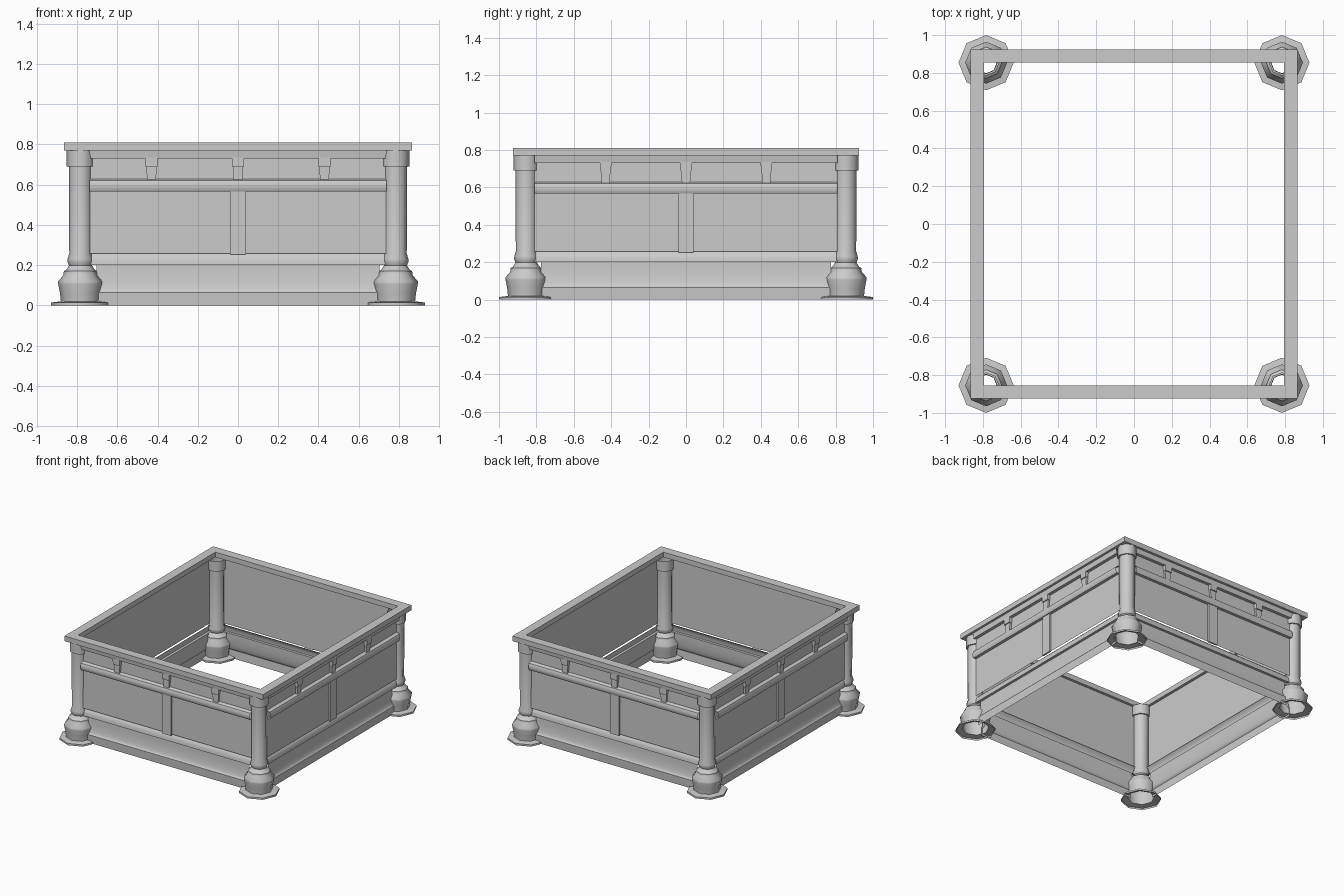
import bpy, bmesh, math
from mathutils import Matrix, Vector

cube = bpy.data.objects.get("Cube")
if cube:
    bpy.data.objects.remove(cube, do_unlink=True)

stone = bpy.data.materials.new("plain_grey")
stone.use_nodes = True
GREY = (0.6, 0.6, 0.6, 1)
stone.diffuse_color = GREY
stone.node_tree.nodes["Principled BSDF"].inputs["Base Color"].default_value = GREY

CX, CY = 0.783, 0.854   # column centres
WX, WY = 0.797, 0.856   # innermost wall planes


def finish(name, bm, angle=30):
    me = bpy.data.meshes.new(name)
    bm.to_mesh(me)
    bm.free()
    ob = bpy.data.objects.new(name, me)
    bpy.context.collection.objects.link(ob)
    me.materials.append(stone)
    bpy.ops.object.select_all(action='DESELECT')
    ob.select_set(True)
    bpy.context.view_layer.objects.active = ob
    bpy.ops.object.shade_smooth_by_angle(angle=math.radians(angle))


def box(name, lo, hi, place=Matrix(), taper=1.0):
    """Box between two corners; taper narrows its lower end."""
    lo, hi = Vector(lo), Vector(hi)
    mid, size = (lo + hi) / 2, hi - lo
    bm = bmesh.new()
    bmesh.ops.create_cube(bm, size=1)
    for v in bm.verts:
        k = taper if v.co.z < 0 else 1
        v.co = Vector((v.co.x * size.x * k, v.co.y * size.y, v.co.z * size.z)) + mid
    bm.transform(place)
    finish(name, bm)


def strip(name, half, profile, place):
    """Extrude an (outward, height) profile along a wall."""
    bm = bmesh.new()
    rows = [[bm.verts.new((t, -o, z)) for t in (-half, half)] for o, z in profile]
    for a, b in zip(rows, rows[1:]):
        bm.faces.new((a[0], a[1], b[1], b[0]))
    bm.transform(place)
    finish(name, bm)


def column(name, x, y):
    """Hollow eight-sided column with a flanged foot."""
    profile = [(.146, 0), (.146, .014), (.098, .02), (.102, .06), (.111, .105),
               (.111, .12), (.085, .15), (.083, .17), (.072, .176), (.057, .198),
               (.065, .216), (.064, .232), (.056, .258), (.058, .69), (.069, .69),
               (.069, .77)]
    bm = bmesh.new()
    rings = []
    for r, z in profile:
        rings.append([bm.verts.new((x + r * math.cos(i * math.pi / 4),
                                    y + r * math.sin(i * math.pi / 4), z))
                      for i in range(8)])
    for a, b in zip(rings, rings[1:]):
        for i in range(8):
            j = (i + 1) % 8
            bm.faces.new((a[i], a[j], b[j], b[i]))
    finish(name, bm, 50)


# Corner columns
for fy, ny in ((-1, "front"), (1, "back")):
    for fx, nx in ((-1, "right"), (1, "left")):
        column(f"{ny}_{nx}_column", fx * CX, fy * CY)

# Cove curve of the skirting
cove = [(.004 + .022 * (1 - math.cos(a)), .2 - .135 * math.sin(a))
        for a in (i * math.pi / 12 for i in range(7))]

# Four walls, ending at the columns
for k, side in enumerate(("front", "left", "back", "right")):
    half, dist = (CX, WY) if k % 2 == 0 else (CY, WX)
    place = Matrix.Rotation(k * math.pi / 2, 4, 'Z') @ Matrix.Translation((0, -dist, 0))
    strip(f"{side}_panel", half - .045, [(.02, .258), (.02, .775)], place)
    strip(f"{side}_skirting", half - .08, [(.022, 0), (.026, .065)] + cove[::-1], place)
    strip(f"{side}_lower_trim", half - .045,
          [(.004, .2), (.024, .2), (.022, .225), (.014, .245), (0, .26)], place)
    strip(f"{side}_rail", half - .045,
          [(.02, .567), (.043, .567), (.05, .58), (.051, .603), (.044, .62),
           (.02, .629)], place)
    strip(f"{side}_top_moulding", half - .045,
          [(.02, .73), (.045, .73), (.05, .77)], place)
    box(f"{side}_mullion", (-.04, -.036, .252), (.04, -.022, .575), place)
    for n, t in enumerate((-.43, 0, .43)):
        # Upper block over a narrower foot
        box(f"{side}_bracket_{n}_head", (t - .031, -.046, .688), (t + .031, -.022, .735),
            place, .95)
        box(f"{side}_bracket_{n}_foot", (t - .026, -.038, .625), (t + .026, -.022, .688),
            place, .85)

# Top frame
for s, name in ((-1, "right"), (1, "left")):
    x = sorted((s * .795, s * .865))
    box(f"{name}_top_bar", (x[0], -.925, .77), (x[1], .925, .81))
for s, name in ((-1, "front"), (1, "back")):
    y = sorted((s * .855, s * .925))
    box(f"{name}_top_bar", (-.795, y[0], .77), (.795, y[1], .81))
